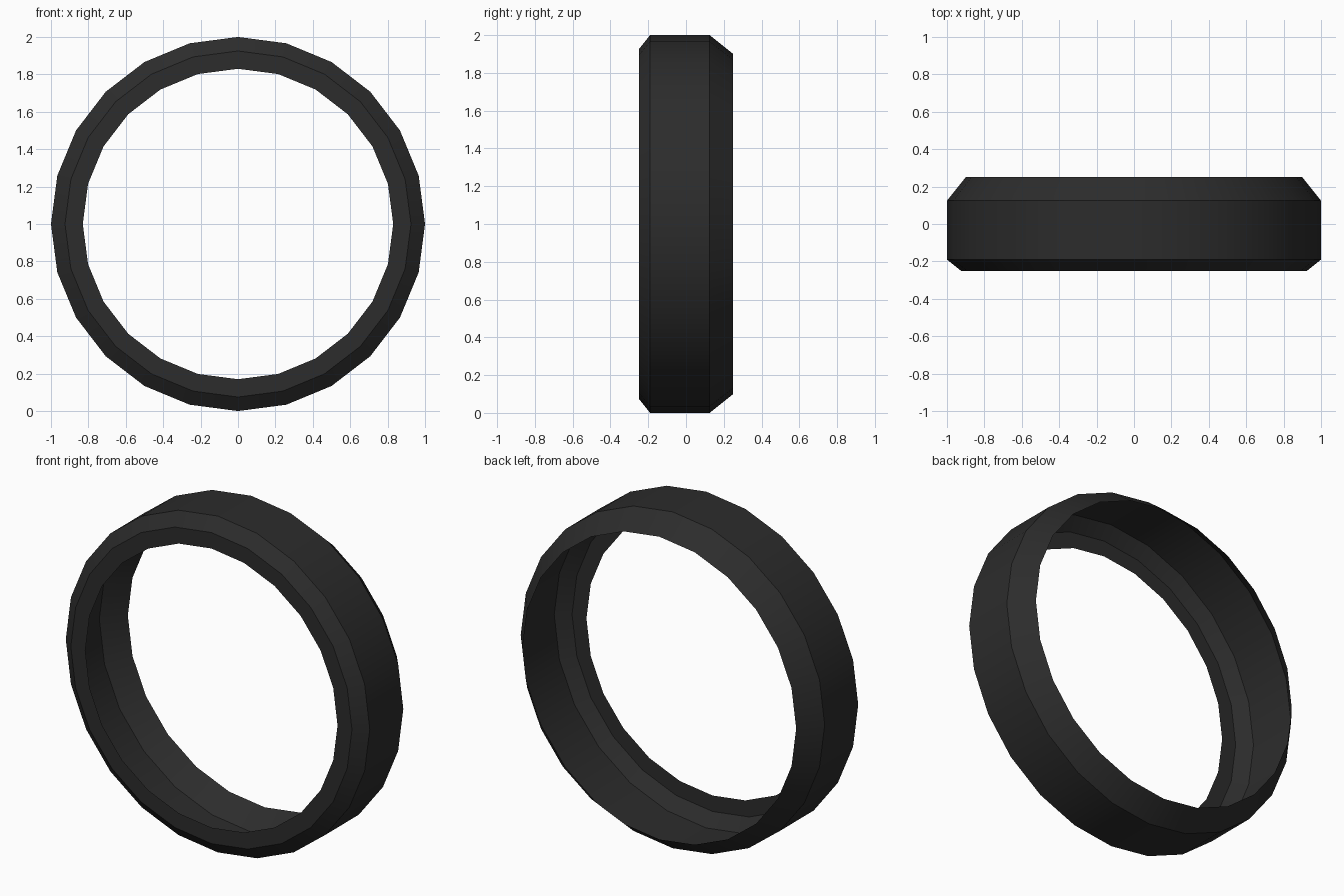
import bpy, bmesh, math

if "Cube" in bpy.data.objects:
    bpy.data.objects.remove(bpy.data.objects["Cube"])

SIDES = 24
# Tyre cross-section (y, radius): back edge, tread, front shoulder, front lip; open at the back
PROFILE = [(0.25, 0.90), (0.125, 1.0), (-0.19, 1.0), (-0.25, 0.925), (-0.25, 0.83)]

# Sweep the cross-section around the y axis
bm = bmesh.new()
rings = []
for y, r in PROFILE:
    angles = [2 * math.pi * i / SIDES for i in range(SIDES)]
    rings.append([bm.verts.new((r * math.cos(a), y, 1 + r * math.sin(a))) for a in angles])
for a, b in zip(rings, rings[1:]):
    for i in range(SIDES):
        j = (i + 1) % SIDES
        bm.faces.new((a[i], a[j], b[j], b[i]))

# Make the tread face outwards
bm.normal_update()
tread = bm.faces[:][SIDES]
c = tread.calc_center_median()
if tread.normal.x * c.x + tread.normal.z * (c.z - 1) < 0:
    bmesh.ops.reverse_faces(bm, faces=bm.faces[:])

mesh = bpy.data.meshes.new("tyre")
bm.to_mesh(mesh)
bm.free()
tyre = bpy.data.objects.new("tyre", mesh)
bpy.context.collection.objects.link(tyre)

# Dark rubber
rubber = bpy.data.materials.new("rubber")
rubber.diffuse_color = (0.025, 0.025, 0.025, 1)
rubber.use_nodes = True
rubber.node_tree.nodes["Principled BSDF"].inputs["Base Color"].default_value = rubber.diffuse_color
mesh.materials.append(rubber)

# Smooth around the ring, sharp at the shoulders
bpy.context.view_layer.objects.active = tyre
tyre.select_set(True)
bpy.ops.object.shade_smooth_by_angle(angle=math.radians(30))
